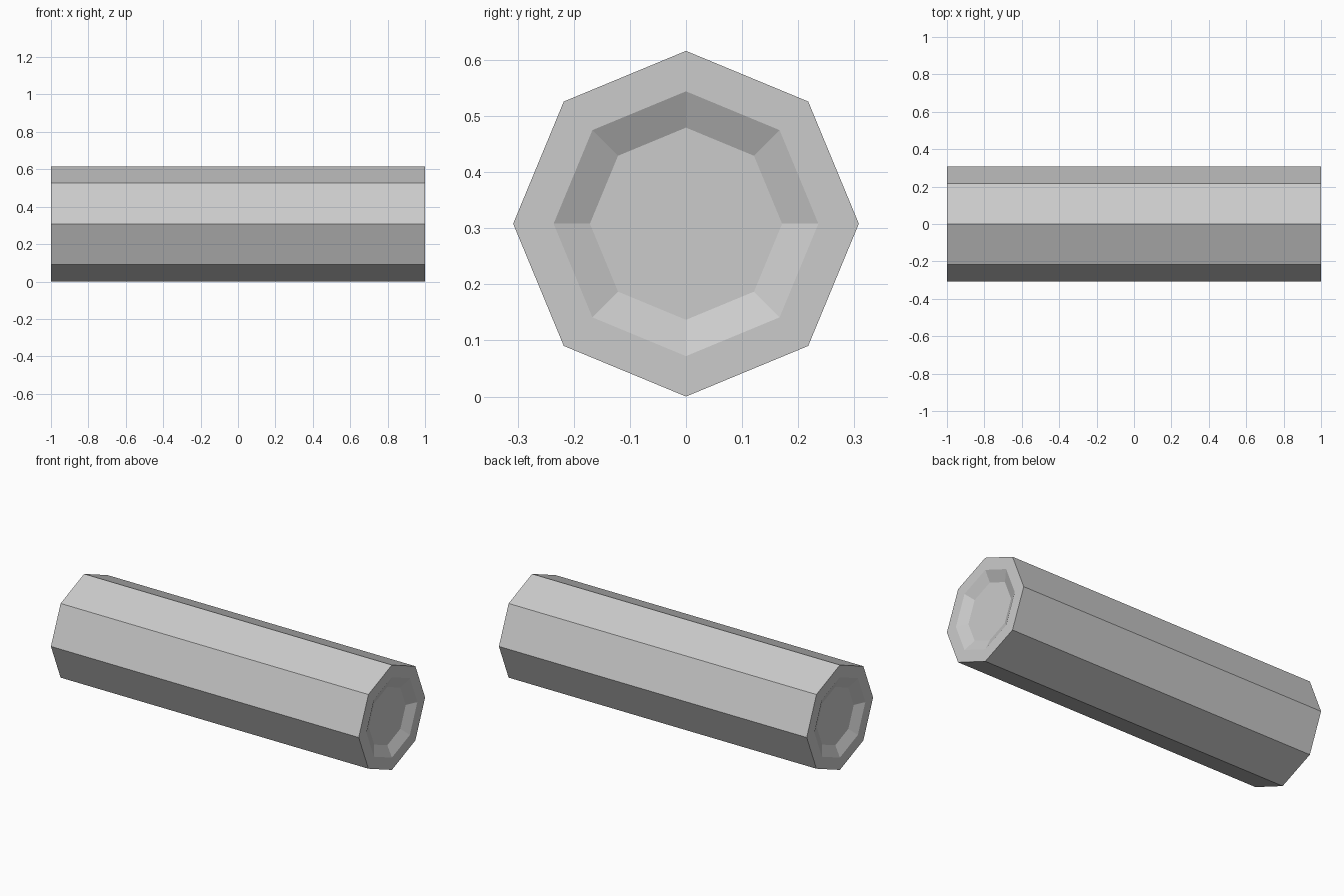
import bpy, bmesh, math
from mathutils import Matrix

cube = bpy.data.objects.get("Cube")
if cube:
    bpy.data.objects.remove(cube, do_unlink=True)

RADIUS, RIM, FLOOR, DEPTH = 0.308, 0.23, 0.16, 0.03
APOTHEM = math.cos(math.pi / 8)

# Single grey material
grey = bpy.data.materials.new("grey")
grey.use_nodes = True
colour = (0.6, 0.6, 0.6, 1)
grey.diffuse_color = colour
grey.node_tree.nodes["Principled BSDF"].inputs["Base Color"].default_value = colour

# Octagonal bar along x, with a corner pointing up
bm = bmesh.new()
bmesh.ops.create_cone(bm, cap_ends=True, segments=8, radius1=RADIUS,
                      radius2=RADIUS, depth=2)
bmesh.ops.rotate(bm, verts=bm.verts, matrix=Matrix.Rotation(math.pi / 2, 3, 'Y'))
bmesh.ops.translate(bm, verts=bm.verts, vec=(0, 0, RADIUS))
bm.normal_update()

# Flat rim and shallow sloped recess in each end
for end in [f for f in bm.faces if abs(f.normal.x) > 0.9]:
    bmesh.ops.inset_region(bm, faces=[end], thickness=(RADIUS - RIM) * APOTHEM)
    bmesh.ops.inset_region(bm, faces=[end], thickness=(RIM - FLOOR) * APOTHEM)
    side = 1 if end.normal.x > 0 else -1
    bmesh.ops.translate(bm, verts=end.verts, vec=(-side * DEPTH, 0, 0))

bmesh.ops.recalc_face_normals(bm, faces=bm.faces)
mesh = bpy.data.meshes.new("octagonal_bar")
bm.to_mesh(mesh)
bm.free()
mesh.materials.append(grey)
bar = bpy.data.objects.new("octagonal_bar", mesh)
bpy.context.collection.objects.link(bar)
